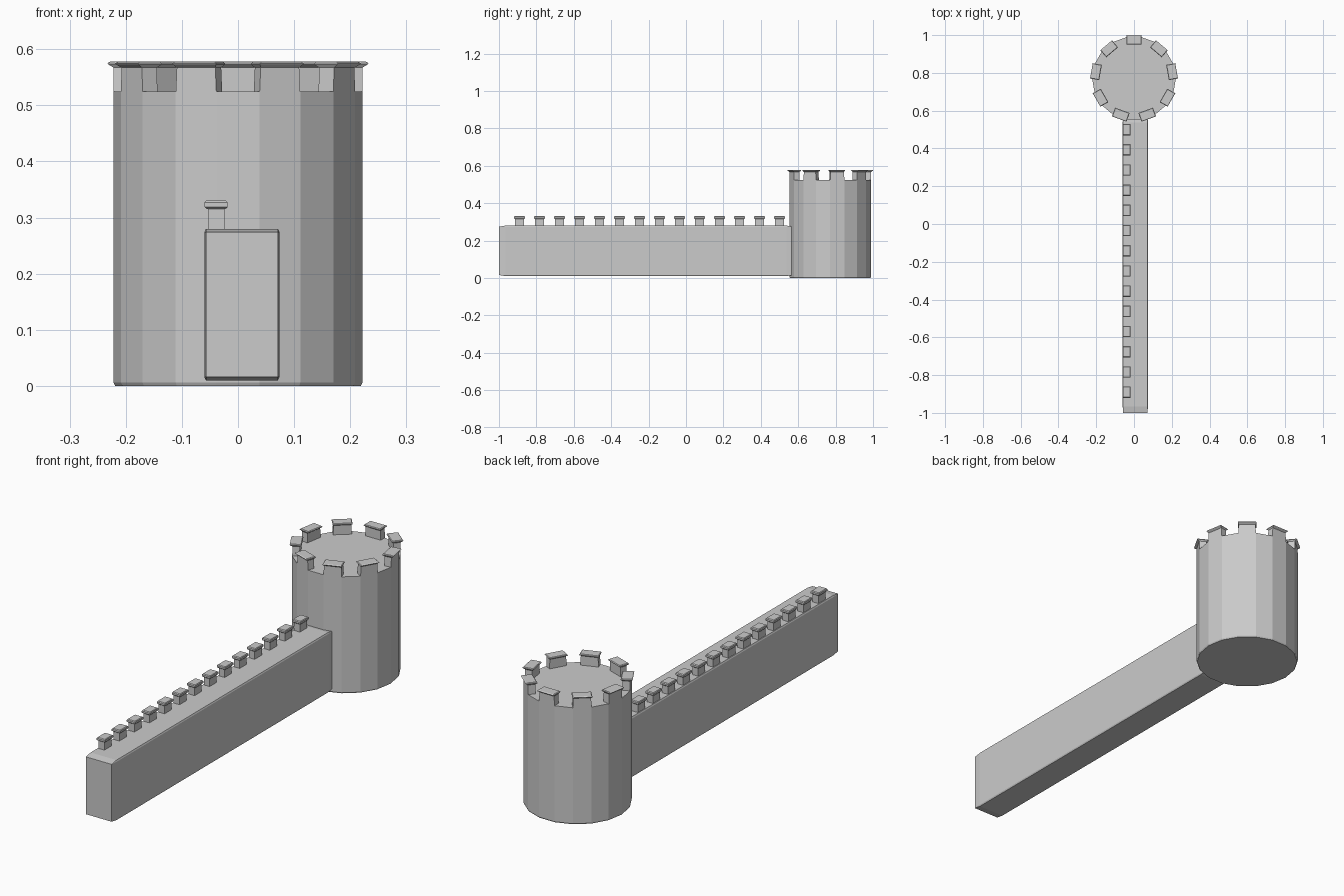
import bpy, bmesh, math
from mathutils import Matrix, Vector

if "Cube" in bpy.data.objects:
    bpy.data.objects.remove(bpy.data.objects["Cube"])

TOWER_Y, R, SIDES = 0.771, 0.222, 18
APOTHEM = R * math.cos(math.pi / SIDES)


def loft(bm, rings):
    """Skin a stack of closed rings and cap both ends."""
    loops = [[bm.verts.new(p) for p in ring] for ring in rings]
    n = len(loops[0])
    for a, b in zip(loops, loops[1:]):
        for i in range(n):
            j = (i + 1) % n
            bm.faces.new((a[i], a[j], b[j], b[i]))
    bm.faces.new(loops[0][::-1])
    bm.faces.new(loops[-1])


def rect(x0, x1, y0, y1, z):
    return [Vector(p) for p in ((x0, y0, z), (x1, y0, z), (x1, y1, z), (x0, y1, z))]


def finish(name, bm):
    bmesh.ops.recalc_face_normals(bm, faces=bm.faces)
    me = bpy.data.meshes.new(name)
    bm.to_mesh(me)
    bm.free()
    ob = bpy.data.objects.new(name, me)
    bpy.context.collection.objects.link(ob)
    return ob


# Tower body: 18 flat sides with a small bottom chamfer
bm = bmesh.new()
rings = []
for r, z in ((R - 0.003, 0), (R, 0.006), (R, 0.525)):
    rings.append([Vector((r * math.cos(2 * math.pi * i / SIDES),
                          TOWER_Y + r * math.sin(2 * math.pi * i / SIDES), z))
                  for i in range(SIDES)])
loft(bm, rings)
finish("tower", bm)

# Tower merlons: one on every other facet, with a flared cap
bm = bmesh.new()
levels = ((0.188, APOTHEM, 0.0386, 0.520),
          (0.188, APOTHEM, 0.0365, 0.567),
          (0.180, APOTHEM + 0.009, 0.041, 0.573),
          (0.180, APOTHEM + 0.0104, 0.041, 0.575),
          (0.183, APOTHEM + 0.006, 0.038, 0.578))
for k in range(9):
    m = Matrix.Translation((0, TOWER_Y, 0)) @ Matrix.Rotation(
        math.radians(90 + 40 * k), 4, 'Z')
    loft(bm, [[m @ p for p in rect(a, b, -w, w, z)] for a, b, w, z in levels])
finish("tower_merlons", bm)

# Wall: unit cube chamfered, then stretched so the chamfer stretches too
bm = bmesh.new()
bmesh.ops.create_cube(bm, size=1)
bmesh.ops.bevel(bm, geom=bm.edges[:], offset=0.022, segments=1, affect='EDGES')
bmesh.ops.scale(bm, vec=(0.134, 1.572, 0.27), verts=bm.verts)
bmesh.ops.translate(bm, vec=(0.007, -0.214, 0.145), verts=bm.verts)
finish("wall", bm)

# Wall merlons: narrow stem with a chamfered cap, along the outer edge
bm = bmesh.new()
for i in range(14):
    y = -0.89 + i * 0.1069
    loft(bm, [rect(-0.039 - a, -0.039 + a, y - b, y + b, z) for a, b, z in (
        (0.0145, 0.025, 0.274), (0.0145, 0.025, 0.315), (0.018, 0.026, 0.316),
        (0.0205, 0.030, 0.319), (0.0205, 0.030, 0.327), (0.018, 0.026, 0.330))])
finish("wall_merlons", bm)
